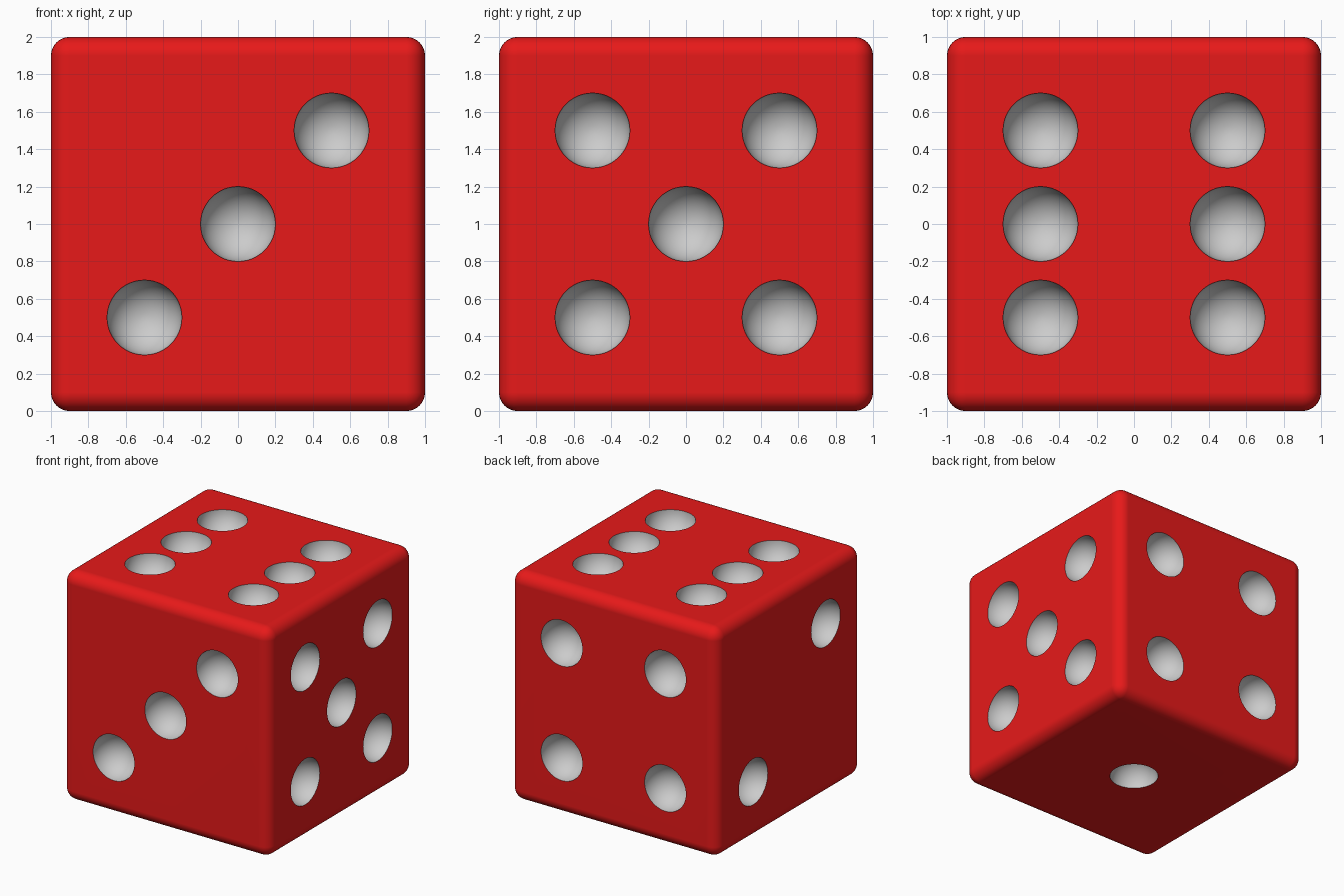
import bpy, bmesh
from mathutils import Matrix, Vector

if "Cube" in bpy.data.objects:
    bpy.data.objects.remove(bpy.data.objects["Cube"])

def material(name, rgb):
    m = bpy.data.materials.new(name)
    m.diffuse_color = (*rgb, 1)
    m.use_nodes = True
    m.node_tree.nodes["Principled BSDF"].inputs["Base Color"].default_value = m.diffuse_color
    return m

def make_object(name, bm, mat):
    mesh = bpy.data.meshes.new(name)
    bm.to_mesh(mesh)
    bm.free()
    mesh.materials.append(mat)
    ob = bpy.data.objects.new(name, mesh)
    bpy.context.collection.objects.link(ob)
    return ob

CENTRE = Vector((0, 0, 1))
X, Y, Z = Vector((1, 0, 0)), Vector((0, 1, 0)), Vector((0, 0, 1))
P = 0.5
DIAGONAL = [(-P, -P), (P, P)]
CORNERS = DIAGONAL + [(-P, P), (P, -P)]

# rounded cube body
bm = bmesh.new()
bmesh.ops.create_cube(bm, size=2, matrix=Matrix.Translation(CENTRE))
bmesh.ops.bevel(bm, geom=bm.edges[:], offset=0.1, segments=8, profile=0.5,
                affect='EDGES', clamp_overlap=True)
die = make_object("die_body", bm, material("red", (0.8, 0.01, 0.01)))

# (face normal, across, up, pip positions)
SIDES = [
    (-Y, X, Z, DIAGONAL + [(0, 0)]),             # front: three
    (X, Y, Z, CORNERS + [(0, 0)]),               # right: five
    (Z, X, Y, CORNERS + [(-P, 0), (P, 0)]),      # top: six
    (Y, -X, Z, CORNERS),                         # back: four
    (-X, -Y, Z, DIAGONAL),                       # left: two
    (-Z, X, -Y, [(0, 0)]),                       # bottom: one
]

# spheres that hollow out the pips, poles along each face normal
bm = bmesh.new()
for normal, across, up, pips in SIDES:
    turn = Matrix((across, up, normal)).transposed().to_4x4()
    for u, v in pips:
        place = Matrix.Translation(CENTRE + normal + across * u + up * v)
        bmesh.ops.create_uvsphere(bm, u_segments=48, v_segments=25,
                                  radius=0.2004, matrix=place @ turn)
cutter = make_object("pip_cutter", bm, material("pip_grey", (0.8, 0.8, 0.8)))
cutter.hide_render = True

# carve the pips, keeping the cutter's grey inside them
cut = die.modifiers.new("pips", 'BOOLEAN')
cut.operation = 'DIFFERENCE'
cut.solver = 'EXACT'
cut.material_mode = 'TRANSFER'
cut.object = cutter
bpy.ops.object.select_all(action='DESELECT')
bpy.context.view_layer.objects.active = die
die.select_set(True)
bpy.ops.object.modifier_apply(modifier=cut.name)
bpy.data.objects.remove(cutter)

# smooth edges and pips, sharp pip rims, flat sides
bpy.ops.object.shade_smooth_by_angle(angle=0.6)
weighted = die.modifiers.new("flat_sides", 'WEIGHTED_NORMAL')
weighted.keep_sharp = True
